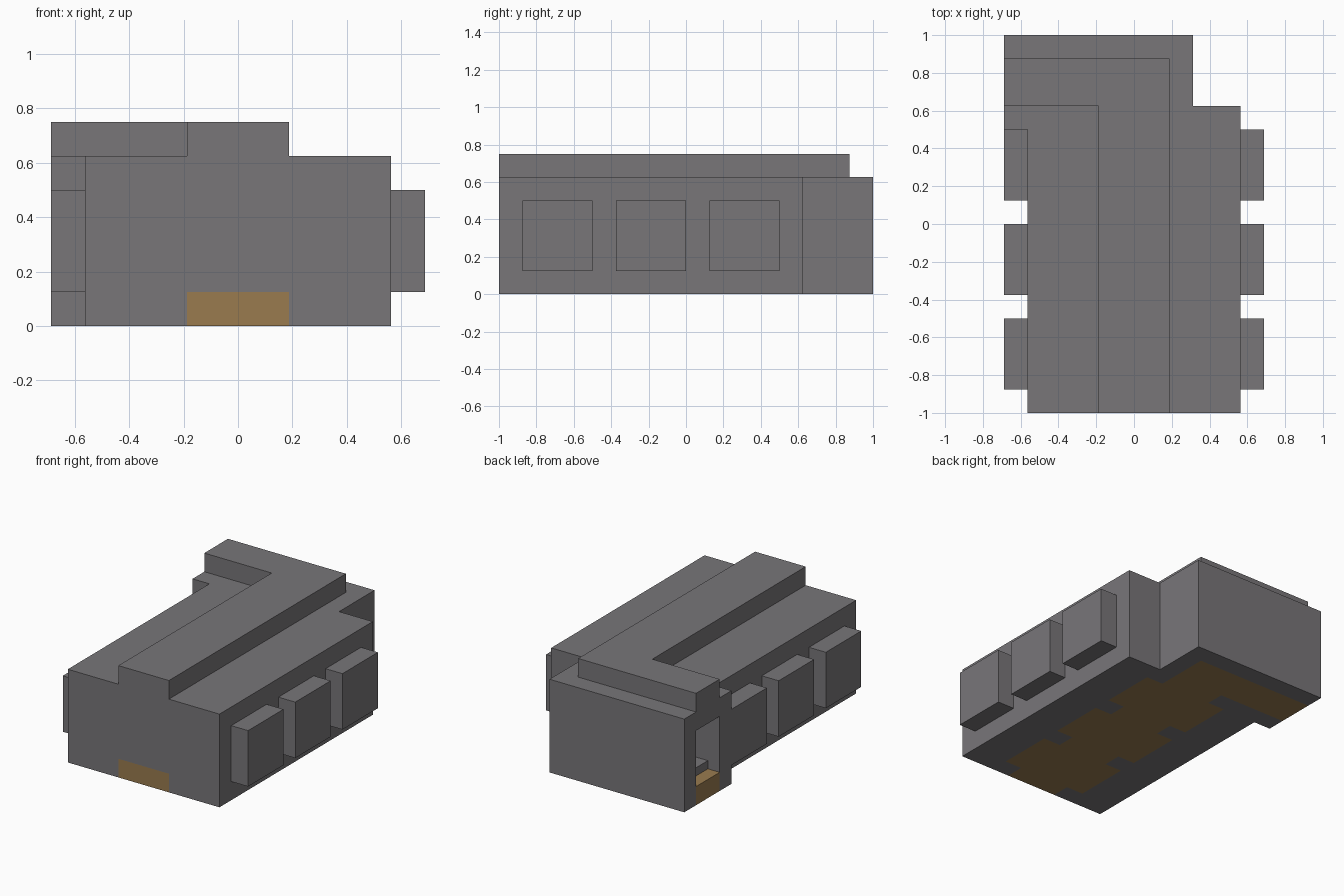
import bpy
import bmesh

if "Cube" in bpy.data.objects:
    bpy.data.objects.remove(bpy.data.objects["Cube"], do_unlink=True)


def material(name, colour):
    mat = bpy.data.materials.new(name)
    mat.use_nodes = True
    mat.diffuse_color = colour
    mat.node_tree.nodes["Principled BSDF"].inputs["Base Color"].default_value = colour
    return mat


stone = material("grey stone", (0.188, 0.181, 0.191, 1))
earth = material("tan earth", (0.319, 0.198, 0.078, 1))


def prism(name, plan, z0, z1, mat):
    """Extrude a floor plan outline from z0 up to z1."""
    bm = bmesh.new()
    face = bm.faces.new([bm.verts.new((x, y, z0)) for x, y in plan])
    top = bmesh.ops.extrude_face_region(bm, geom=[face])["geom"]
    verts = [v for v in top if isinstance(v, bmesh.types.BMVert)]
    bmesh.ops.translate(bm, verts=verts, vec=(0, 0, z1 - z0))
    bmesh.ops.recalc_face_normals(bm, faces=bm.faces)
    mesh = bpy.data.meshes.new(name)
    bm.to_mesh(mesh)
    bm.free()
    mesh.materials.append(mat)
    obj = bpy.data.objects.new(name, mesh)
    bpy.context.collection.objects.link(obj)
    return obj


def rect(x0, x1, y0, y1):
    return [(x0, y0), (x1, y0), (x1, y1), (x0, y1)]


def cut(target, cutter):
    mod = target.modifiers.new("cut", "BOOLEAN")
    mod.operation = "DIFFERENCE"
    mod.solver = "EXACT"
    mod.object = cutter
    cutter.hide_render = True
    bpy.context.view_layer.objects.active = target
    bpy.ops.object.modifier_apply(modifier=mod.name)
    bpy.data.objects.remove(cutter, do_unlink=True)


END, SIDE, PATH, NICHE = -0.6875, 0.5625, 0.1875, 0.3125
BAY_STARTS = (-0.875, -0.375, 0.125)
BAY = 0.375


def path_plan(front, end):
    """Turning path with three niches on each side."""
    right = [(PATH, front)]
    left = [(-PATH, front)]
    for y in BAY_STARTS:
        for side, pts in ((1, right), (-1, left)):
            pts += [(side * PATH, y), (side * NICHE, y),
                    (side * NICHE, y + BAY), (side * PATH, y + BAY)]
    turn = [(PATH, 0.875), (end, 0.875), (end, 0.625), (-PATH, 0.625)]
    return right + turn + left[::-1]


# Outer walls of the turning passage
walls = prism("passage_walls", [
    (-SIDE, -1), (SIDE, -1), (SIDE, 0.625), (NICHE, 0.625), (NICHE, 1),
    (END, 1), (END, 0.5), (-SIDE, 0.5)], 0, 0.625, stone)

# Bed for the floor, then the hollow passage with its open end
cut(walls, prism("floor_cutter", path_plan(-1.1, END - 0.1), -0.1, 0.125, stone))
hollow = [(-PATH, -0.9), (PATH, -0.9), (PATH, 0.875), (END - 0.1, 0.875),
          (END - 0.1, 0.625), (-PATH, 0.625)]
cut(walls, prism("passage_cutter", hollow, 0.1, 0.5, stone))

# Earth floor, flush with the base, the front and the open end
prism("passage_floor", path_plan(-1, END), 0, 0.125, earth)

# Low stone step just inside the open end
prism("inner_step", rect(-0.6, PATH, 0.625, 0.875), 0.125, 0.18, stone)

# Raised roof ridge following the turn
prism("roof_ridge", [(-PATH, -1), (PATH, -1), (PATH, 0.875), (END, 0.875),
                     (END, 0.625), (-PATH, 0.625)], 0.625, 0.75, stone)

# Niche blocks standing out of both long sides
for number, y in enumerate(BAY_STARTS, 1):
    prism(f"left_niche_{number}", rect(SIDE, -END, y, y + BAY), 0.125, 0.5, stone)
    prism(f"right_niche_{number}", rect(END, -SIDE, y, y + BAY), 0.125, 0.5, stone)
